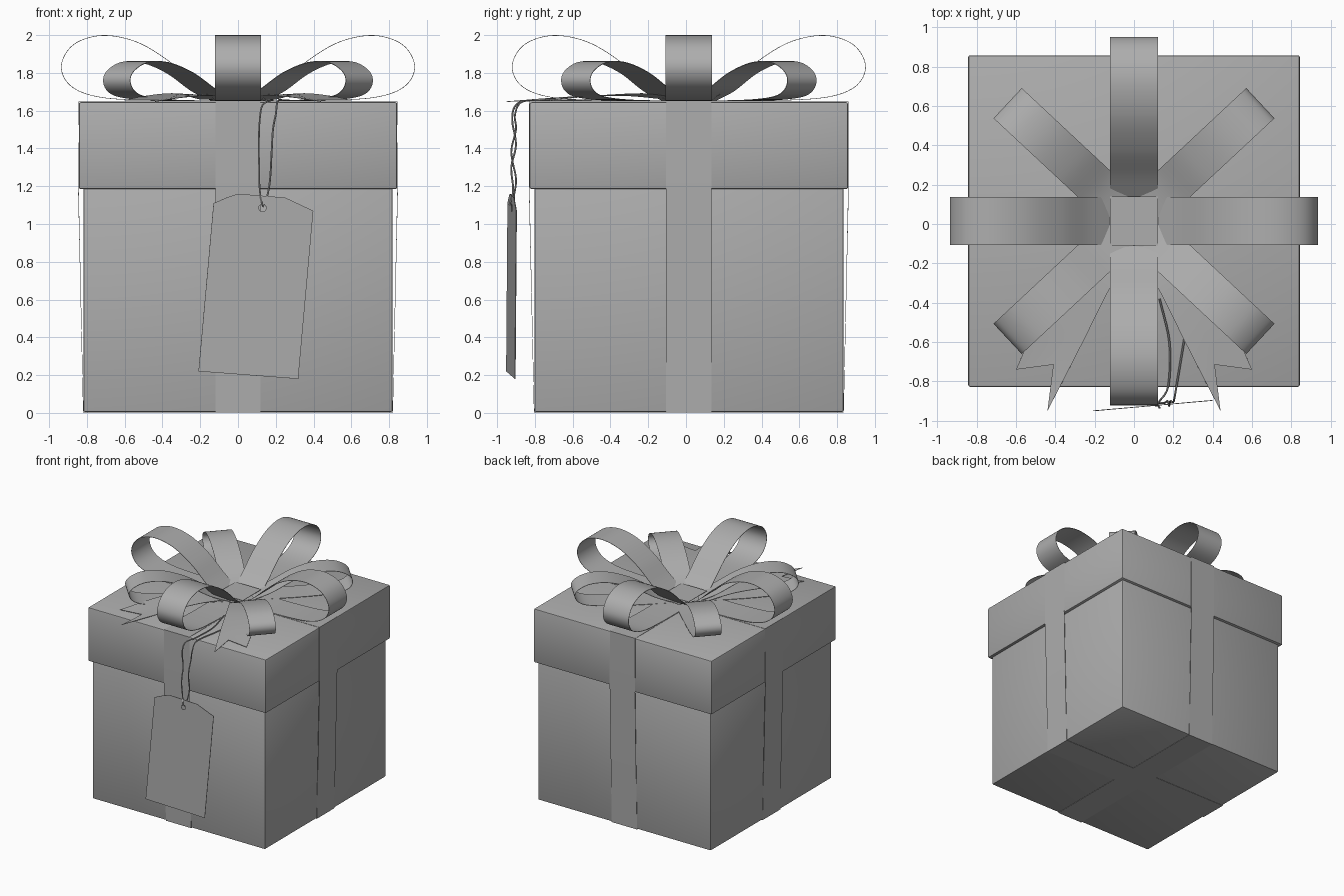
import bpy, bmesh, math
from mathutils import Vector, Matrix

cube = bpy.data.objects.get("Cube")
if cube:
    bpy.data.objects.remove(cube, do_unlink=True)

CENTRE = Vector((0, 0.015, 0))
GREY = (0.42, 0.42, 0.42, 1)

grey = bpy.data.materials.new("plain_grey")
grey.use_nodes = True
grey.diffuse_color = GREY
grey.node_tree.nodes["Principled BSDF"].inputs["Base Color"].default_value = GREY


def finish(name, bm, loc=(0, 0, 0)):
    bmesh.ops.recalc_face_normals(bm, faces=bm.faces)
    mesh = bpy.data.meshes.new(name)
    bm.to_mesh(mesh)
    bm.free()
    mesh.materials.append(grey)
    obj = bpy.data.objects.new(name, mesh)
    obj.location = loc
    bpy.context.collection.objects.link(obj)
    return obj


def smooth_path(points, steps=7):
    """Catmull-Rom curve through the points."""
    p = [Vector(q) for q in points]
    p = [2 * p[0] - p[1]] + p + [2 * p[-1] - p[-2]]
    out = []
    for a, b, c, d in zip(p, p[1:], p[2:], p[3:]):
        for i in range(steps):
            t = i / steps
            out.append(0.5 * (2 * b + (c - a) * t + (2 * a - 5 * b + 4 * c - d) * t**2
                              + (3 * b - a - 3 * c + d) * t**3))
    return out + [p[-2]]


def sheet(name, rows, closed=False, loc=CENTRE):
    """Thin ribbon made from rows of points across its width."""
    bm = bmesh.new()
    grid = [[bm.verts.new(q) for q in row] for row in rows]
    pairs = list(zip(grid, grid[1:])) + ([(grid[-1], grid[0])] if closed else [])
    for r, s in pairs:
        for i in range(len(r) - 1):
            bm.faces.new((r[i], r[i + 1], s[i + 1], s[i]))
    mod = finish(name, bm, loc).modifiers.new("thickness", 'SOLIDIFY')
    mod.thickness = 0.003
    mod.offset = 0


def band(name, profile, width, angle, closed=False):
    """Ribbon following a (radius, height) profile, turned about the vertical."""
    turn = Matrix.Rotation(math.radians(angle), 3, 'Z')
    rows = [[turn @ Vector((u, v, z)) for v in (-width / 2, width / 2)] for u, z in profile]
    sheet(name, rows, closed)


def block(name, half, bottom, top, bevel):
    bm = bmesh.new()
    bmesh.ops.create_cube(bm, size=1)
    bmesh.ops.scale(bm, vec=(2 * half, 2 * half, top - bottom), verts=bm.verts)
    bmesh.ops.bevel(bm, geom=bm.edges[:], offset=bevel, segments=2, profile=0.5, affect='EDGES')
    finish(name, bm, CENTRE + Vector((0, 0, (top + bottom) / 2)))


# Box and lid
block("box", 0.818, 0.005, 1.25, 0.008)
block("lid", 0.843, 1.185, 1.645, 0.01)

# Ribbons wrapped round the box
side = [(0.844, 1.647), (0.845, 1.185), (0.819, 0.003)]
wrap = side + [(-u, z) for u, z in reversed(side)]
for label, angle in (("wrap_across", 0), ("wrap_along", 90)):
    band(label, wrap, 0.24, angle, closed=True)

# Four large bow loops
large = smooth_path([(0.122, 1.655), (0.23, 1.74), (0.37, 1.865), (0.54, 1.965), (0.72, 1.998),
                     (0.87, 1.95), (0.935, 1.84), (0.89, 1.735), (0.75, 1.675),
                     (0.5, 1.655), (0.122, 1.652)])
for i, where in enumerate(("left", "back", "right", "front")):
    band("large_loop_" + where, large, 0.245, 90 * i)

# Four small bow loops on the diagonals
small = smooth_path([(0.1, 1.655), (0.24, 1.705), (0.42, 1.8), (0.6, 1.855), (0.75, 1.855),
                     (0.85, 1.81), (0.877, 1.755), (0.84, 1.7), (0.74, 1.67),
                     (0.5, 1.655), (0.1, 1.653)])
for where, angle in (("back_left", 43), ("back_right", 137),
                     ("front_right", 223), ("front_left", 317)):
    band("small_loop_" + where, small, 0.21, angle)

# Flat centre of the bow
band("bow_centre", [(-0.122, 1.685), (0.122, 1.685)], 0.25, 0)

# Two ribbon tails with notched ends
inner = smooth_path([(0.0, -0.1, 1.66), (0.13, -0.34, 1.68), (0.275, -0.63, 1.672), (0.44, -0.95, 1.648)])
outer = smooth_path([(0.2, 0.0, 1.66), (0.33, -0.2, 1.69), (0.47, -0.45, 1.68), (0.6, -0.74, 1.655)])
for where, sign in (("left", 1), ("right", -1)):
    rows = []
    for i, (a, b) in enumerate(zip(inner, outer)):
        t = i / (len(inner) - 1)
        mid = (a + b) / 2 + Vector((-0.11, 0.13, 0.004)) * max(0, t - 0.6) / 0.4
        rows.append([Vector((sign * q.x, q.y, q.z)) for q in (a, mid, b)])
    sheet("tail_" + where, rows, loc=(0, 0, 0))


def curve_object(name, loops, flat):
    data = bpy.data.curves.new(name, 'CURVE')
    data.dimensions = '2D' if flat else '3D'
    for pts in loops:
        spline = data.splines.new('POLY')
        spline.points.add(len(pts) - 1)
        for sp, q in zip(spline.points, pts):
            sp.co = (*q, 0, 1) if flat else (*q, 1)
        spline.use_cyclic_u = flat
    data.materials.append(grey)
    obj = bpy.data.objects.new(name, data)
    bpy.context.collection.objects.link(obj)
    return obj


# Hanging tag with a round hole
hole = [(0.13 + 0.02 * math.cos(k * math.pi / 8), 1.085 + 0.02 * math.sin(k * math.pi / 8))
        for k in range(16)]
outline = [(-0.13, 1.11), (-0.06, 1.14), (0.0, 1.16), (0.25, 1.14), (0.4, 1.07),
           (0.32, 0.18), (-0.21, 0.22)]
tag = curve_object("tag", [outline, hole], True)
tag.data.fill_mode = 'BOTH'
tag.data.extrude = 0.002
tag.rotation_euler = (math.radians(90), 0, math.radians(5))
tag.location = (0, -0.932, 0)

# Two strings from the bow to the tag
first = [(0.13, -0.38, 1.66), (0.18, -0.6, 1.655), (0.175, -0.82, 1.655), (0.13, -0.9, 1.63),
         (0.115, -0.92, 1.55), (0.11, -0.9, 1.42), (0.112, -0.925, 1.3), (0.115, -0.915, 1.18),
         (0.13, -0.935, 1.1)]
second = [(0.27, -0.5, 1.655), (0.24, -0.68, 1.655), (0.21, -0.86, 1.65), (0.2, -0.905, 1.58),
          (0.185, -0.9, 1.5), (0.178, -0.925, 1.38), (0.17, -0.9, 1.24), (0.155, -0.91, 1.15),
          (0.13, -0.91, 1.09)]
for label, pts in (("string_one", first), ("string_two", second)):
    cord = curve_object(label, [smooth_path(pts, 5)], False)
    cord.data.bevel_depth = 0.005
    cord.data.bevel_resolution = 1
    cord.data.use_fill_caps = True

# Turn everything into plain meshes, then smooth the ribbons but keep sharp edges
bpy.ops.object.select_all(action='DESELECT')
for obj in bpy.context.collection.objects:
    if obj.type in {'CURVE', 'MESH'}:
        obj.select_set(True)
        bpy.context.view_layer.objects.active = obj
bpy.ops.object.convert(target='MESH')
bpy.ops.object.shade_smooth_by_angle(angle=math.radians(25))
